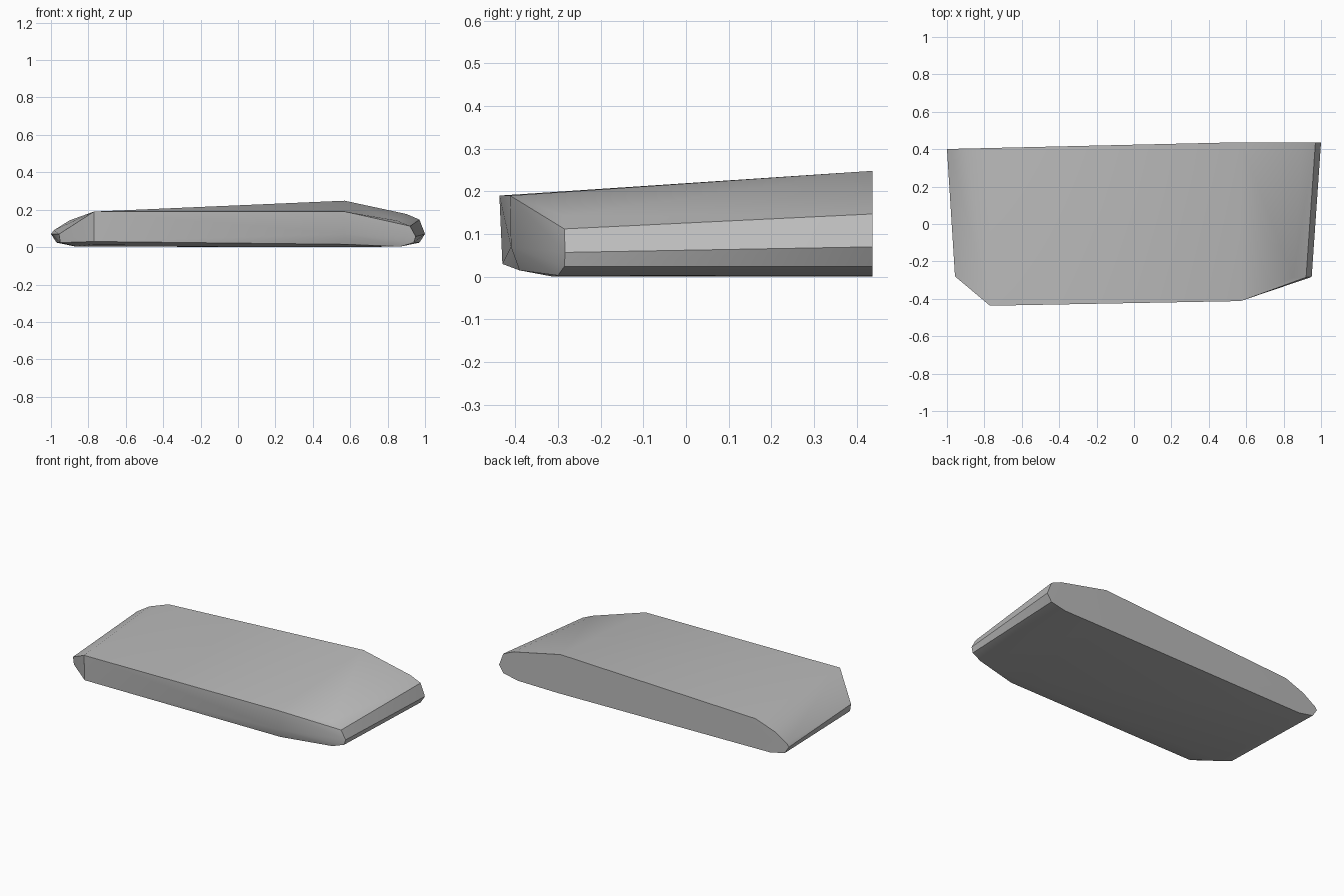
import bpy, bmesh, math

cube = bpy.data.objects.get("Cube")
if cube:
    bpy.data.objects.remove(cube, do_unlink=True)


def make_material(name, color):
    mat = bpy.data.materials.new(name)
    mat.use_nodes = True
    mat.diffuse_color = color
    mat.node_tree.nodes["Principled BSDF"].inputs["Base Color"].default_value = color
    return mat


def back_y(x):
    # the back plane swings slightly forward towards one end
    return min(0.437, 0.437 + (x - 0.57) * 0.023)


def hull_object(name, points, mat):
    bm = bmesh.new()
    for p in points:
        bm.verts.new(p)
    res = bmesh.ops.convex_hull(bm, input=bm.verts[:])
    loose = [v for v in bm.verts if not v.link_faces]
    bmesh.ops.delete(bm, geom=loose, context='VERTS')
    bmesh.ops.recalc_face_normals(bm, faces=bm.faces[:])
    mesh = bpy.data.meshes.new(name)
    bm.to_mesh(mesh)
    bm.free()
    obj = bpy.data.objects.new(name, mesh)
    bpy.context.collection.objects.link(obj)
    mesh.materials.append(mat)
    bpy.ops.object.select_all(action='DESELECT')
    obj.select_set(True)
    bpy.context.view_layer.objects.active = obj
    bpy.ops.object.shade_smooth_by_angle(angle=math.radians(30))
    return obj


# Back outline (x, z)
back = [(-1, 0.07), (-0.985, 0.09), (-0.9, 0.143), (-0.77, 0.19),
        (0.57, 0.248), (0.9, 0.177), (0.97, 0.147), (1, 0.07),
        (0.97, 0.024), (0.87, 0.003), (0.6, 0), (-0.87, 0.003), (-0.97, 0.024)]

# Front nose, chamfered at both ends (x, y, z)
front = [(-0.957, -0.28, 0.07), (-0.95, -0.28, 0.024), (-0.87, -0.3, 0.004),
         (-0.77, -0.437, 0.19), (-0.77, -0.43, 0.03), (-0.77, -0.39, 0.015),
         (0.57, -0.412, 0.19), (0.57, -0.41, 0.07), (0.57, -0.39, 0.015),
         (0.85, -0.287, 0.142), (0.92, -0.285, 0.112), (0.95, -0.283, 0.057),
         (0.94, -0.285, 0.024), (0.87, -0.3, 0.003), (0.57, -0.31, 0)]

grey = make_material("stone_grey", (0.5, 0.5, 0.5, 1))
hull_object("slab", [(x, back_y(x), z) for x, z in back] + front, grey)
